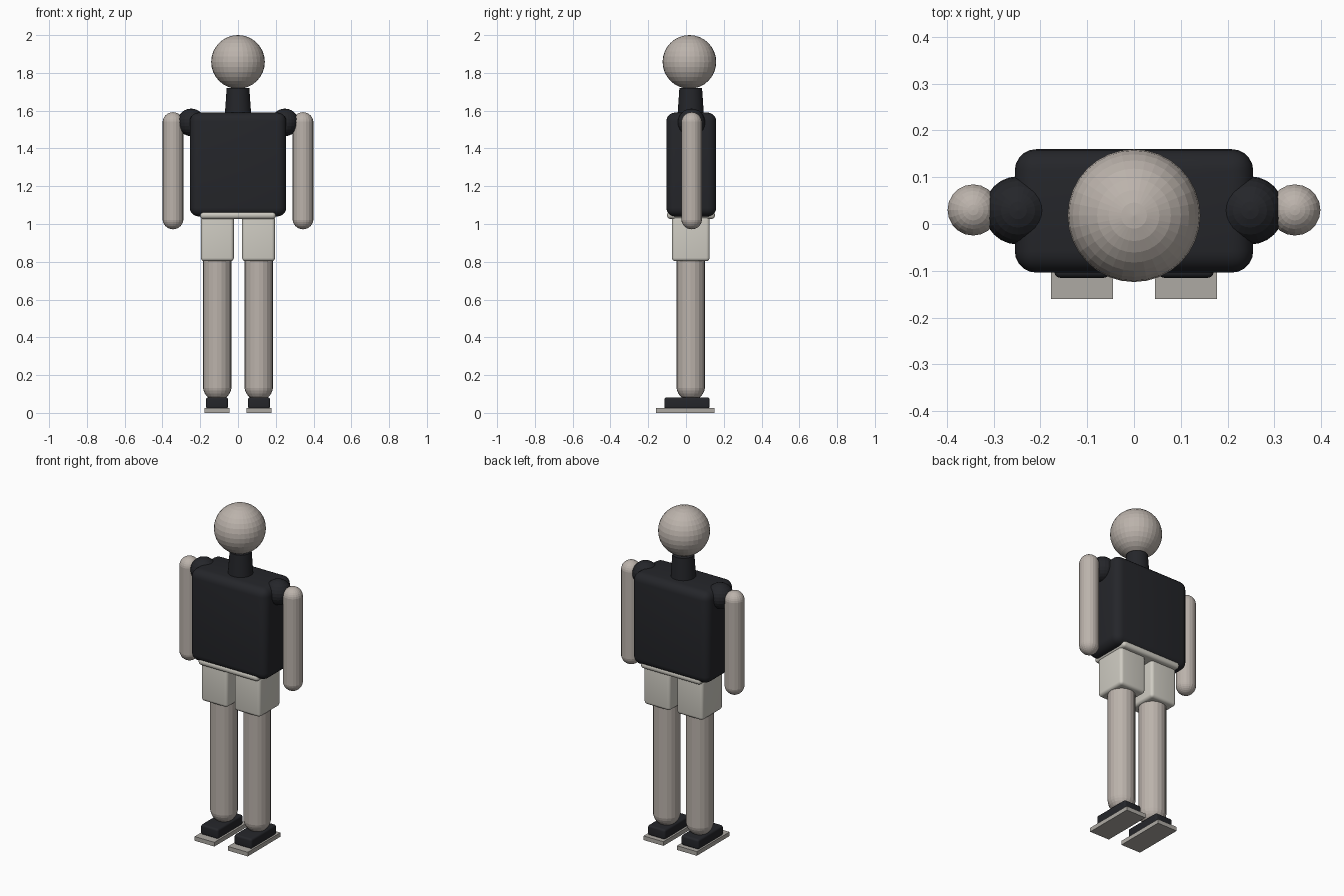
import bpy, bmesh
from mathutils import Vector

if "Cube" in bpy.data.objects:
    bpy.data.objects.remove(bpy.data.objects["Cube"])


def material(name, rgb):
    m = bpy.data.materials.new(name)
    m.diffuse_color = (*rgb, 1)
    m.use_nodes = True
    m.node_tree.nodes["Principled BSDF"].inputs["Base Color"].default_value = m.diffuse_color
    return m


SKIN = material("skin", (0.50, 0.45, 0.41))
BLACK = material("black_cloth", (0.018, 0.019, 0.023))
CLOTH = material("pale_cloth", (0.62, 0.60, 0.54))
SOLE = material("sole_grey", (0.42, 0.40, 0.37))


def finish(name, bm, mat, smooth=False):
    me = bpy.data.meshes.new(name)
    bm.to_mesh(me)
    bm.free()
    me.materials.append(mat)
    ob = bpy.data.objects.new(name, me)
    bpy.context.collection.objects.link(ob)
    if smooth:
        bpy.ops.object.select_all(action='DESELECT')
        ob.select_set(True)
        bpy.context.view_layer.objects.active = ob
        bpy.ops.object.shade_smooth_by_angle()
    return ob


def box(name, x, y, z, bevel, mat):
    """Rounded box from (min, max) ranges."""
    bm = bmesh.new()
    bmesh.ops.create_cube(bm, size=1)
    for v in bm.verts:
        v.co = Vector([r[0] + (c + 0.5) * (r[1] - r[0])
                       for c, r in zip(v.co, (x, y, z))])
    if bevel:
        bmesh.ops.bevel(bm, geom=bm.edges[:], offset=bevel, segments=5,
                        profile=0.5, affect='EDGES')
    return finish(name, bm, mat, True)


def ball(name, centre, radius, mat, segments=32, rings=16):
    bm = bmesh.new()
    bmesh.ops.create_uvsphere(bm, u_segments=segments, v_segments=rings, radius=radius)
    bmesh.ops.translate(bm, vec=centre, verts=bm.verts)
    return finish(name, bm, mat)


def capsule(name, x, y, radius, z0, z1, mat, segments=20):
    """Sphere split at its middle and stretched between z0 and z1."""
    bm = bmesh.new()
    bmesh.ops.create_uvsphere(bm, u_segments=segments, v_segments=15, radius=radius)
    for v in bm.verts:
        v.co.z += z1 - radius if v.co.z > 0 else z0 + radius
        v.co.x += x
        v.co.y += y
    return finish(name, bm, mat)


# head
ball("head", (0, 0.018, 1.858), 0.142, SKIN)

# neck
bm = bmesh.new()
bmesh.ops.create_cone(bm, cap_ends=True, segments=32, radius1=0.071, radius2=0.06, depth=0.16)
bmesh.ops.translate(bm, vec=(0, 0.025, 1.64), verts=bm.verts)
finish("neck", bm, BLACK, True)

# torso and waistband
box("torso", (-0.255, 0.255), (-0.104, 0.16), (1.04, 1.59), 0.046, BLACK)
box("waistband", (-0.2, 0.2), (-0.1, 0.153), (1.027, 1.067), 0.018, CLOTH)

# limbs and clothing for each side
for side, s in (("left", 1), ("right", -1)):
    def span(a, b):
        return tuple(sorted((s * a, s * b)))

    ball(side + "_shoulder", (s * 0.248, 0.029, 1.538), 0.073, BLACK, 24, 12)
    capsule(side + "_arm", s * 0.344, 0.03, 0.055, 0.972, 1.592, SKIN)
    box(side + "_shorts_leg", span(0.022, 0.196), (-0.074, 0.125), (0.803, 1.04), 0.018, CLOTH)
    capsule(side + "_leg", s * 0.11, 0.025, 0.076, 0.065, 0.95, SKIN)
    box(side + "_shoe", span(0.053, 0.17), (-0.115, 0.125), (0.022, 0.082), 0.012, BLACK)
    box(side + "_sole", span(0.045, 0.177), (-0.16, 0.15), (0, 0.025), 0, SOLE)
